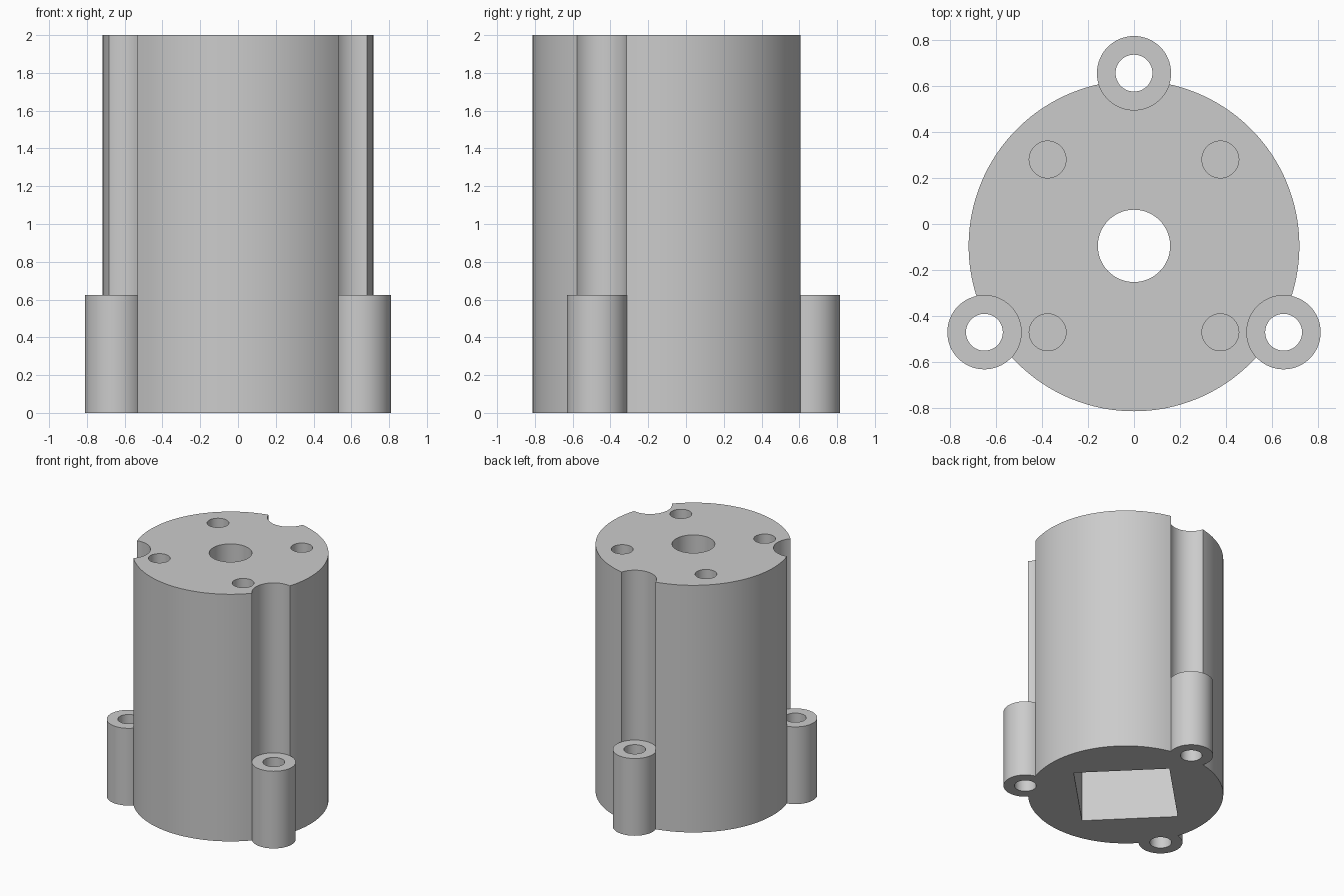
import bpy
import math

cube = bpy.data.objects.get("Cube")
if cube:
    bpy.data.objects.remove(cube, do_unlink=True)

HEIGHT = 2.0
CY = -0.095            # axis of the main body
BODY_R = 0.718
LUG_R, LUG_H, LUG_DIST = 0.16, 0.625, 0.75
BOLT_R = 0.08
POCKET_DEPTH = 1.0
SCREW_DEPTH = 0.625

grey = bpy.data.materials.new("plain grey")
grey.use_nodes = True
colour = (0.6, 0.6, 0.6, 1)
grey.diffuse_color = colour
grey.node_tree.nodes["Principled BSDF"].inputs["Base Color"].default_value = colour


def cylinder(name, x, y, r, z0, z1, sides=64):
    bpy.ops.mesh.primitive_cylinder_add(vertices=sides, radius=r, depth=z1 - z0,
                                        location=(x, y, (z0 + z1) / 2))
    ob = bpy.context.object
    ob.name = name
    ob.data.materials.append(grey)
    return ob


def combine(target, tool, operation):
    mod = target.modifiers.new(operation.lower(), "BOOLEAN")
    mod.operation = operation
    mod.solver = "EXACT"
    mod.object = tool
    tool.hide_render = True
    bpy.context.view_layer.objects.active = target
    bpy.ops.object.modifier_apply(modifier=mod.name)
    bpy.data.objects.remove(tool, do_unlink=True)


body = cylinder("housing_body", 0, CY, BODY_R, 0, HEIGHT, 128)

# Three mounting lugs with bolt clearance grooves above them
lugs = [(LUG_DIST * math.cos(math.radians(a)), CY + LUG_DIST * math.sin(math.radians(a)))
        for a in (90, 210, 330)]
for x, y in lugs:
    combine(body, cylinder("groove_cutter", x, y, LUG_R, -0.1, HEIGHT + 0.1), "DIFFERENCE")
    combine(body, cylinder("mounting_lug", x, y, LUG_R + 0.001, 0, LUG_H), "UNION")
    combine(body, cylinder("lug_hole_cutter", x, y, BOLT_R, -0.1, LUG_H + 0.1, 48), "DIFFERENCE")

# Square pocket in the base, corners on the main axes
combine(body, cylinder("pocket_cutter", 0, CY, 0.5, -0.1, POCKET_DEPTH, 4), "DIFFERENCE")

# Shaft bore through the top
combine(body, cylinder("bore_cutter", 0, CY, 0.157, POCKET_DEPTH - 0.1, HEIGHT + 0.1), "DIFFERENCE")

# Four blind screw holes
for sx in (-1, 1):
    for sy in (-1, 1):
        combine(body, cylinder("screw_cutter", sx * 0.375, CY + sy * 0.375, BOLT_R,
                               HEIGHT - SCREW_DEPTH, HEIGHT + 0.1, 48), "DIFFERENCE")

bpy.ops.object.select_all(action="DESELECT")
body.select_set(True)
bpy.context.view_layer.objects.active = body
bpy.ops.object.shade_smooth_by_angle(angle=math.radians(30))
